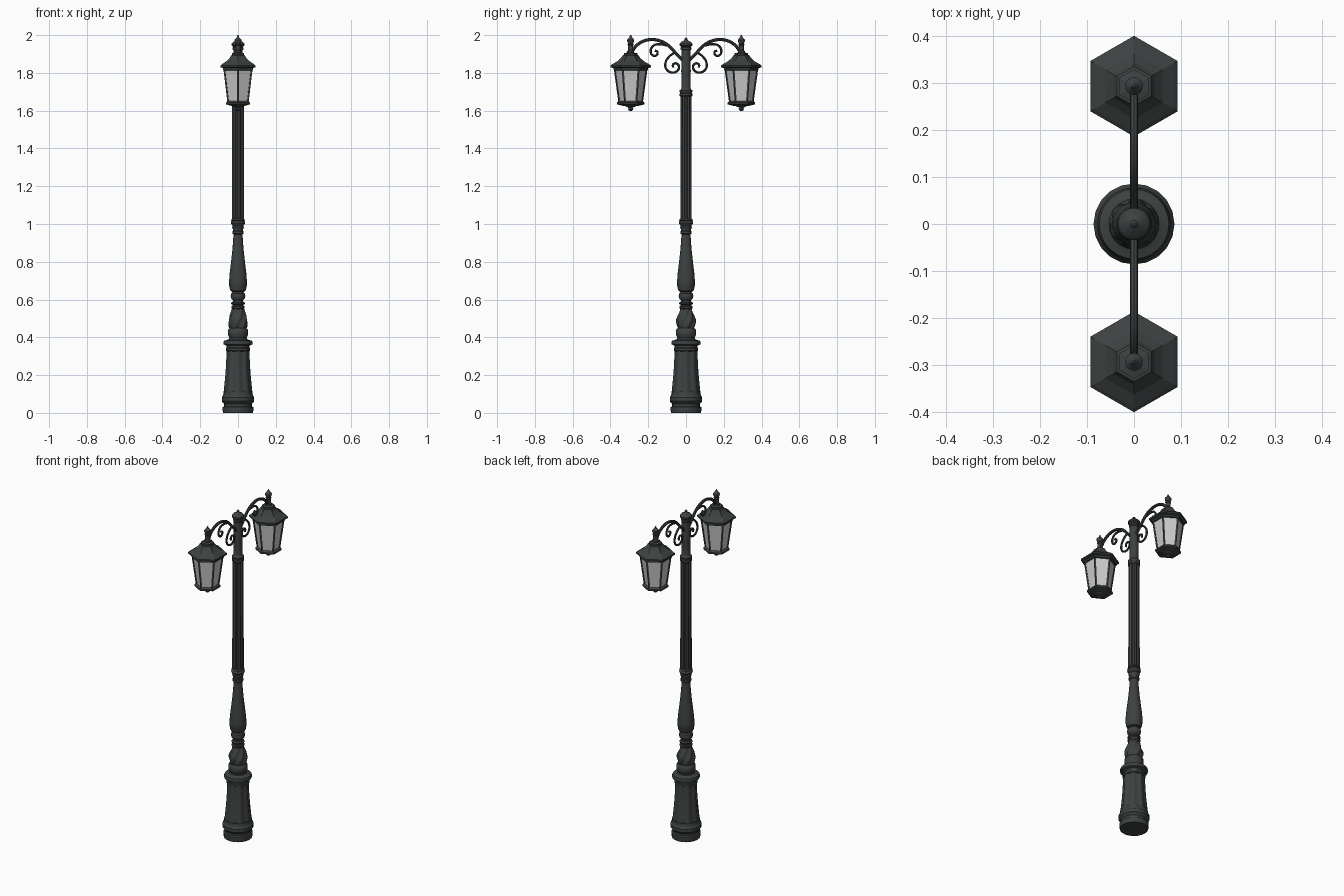
import bpy, bmesh, math
from mathutils import Vector

if "Cube" in bpy.data.objects:
    bpy.data.objects.remove(bpy.data.objects["Cube"])


def material(name, rgb):
    m = bpy.data.materials.new(name)
    m.diffuse_color = (*rgb, 1)
    m.use_nodes = True
    m.node_tree.nodes["Principled BSDF"].inputs["Base Color"].default_value = m.diffuse_color
    return m


IRON = material("dark_green_iron", (0.046, 0.054, 0.053))
GLASS = material("frosted_glass", (0.6, 0.6, 0.6))


def finish(obj, mat, smooth):
    obj.data.materials.append(mat)
    if smooth:
        bpy.ops.object.select_all(action='DESELECT')
        obj.select_set(True)
        bpy.context.view_layer.objects.active = obj
        bpy.ops.object.shade_smooth_by_angle(angle=math.radians(smooth))
    return obj


def lathe(name, profile, sides, y=0, mat=IRON, flutes=0, depth=0, twist=0,
          smooth=35, caps=True, inward=False):
    """Spin (radius, z) points about a vertical axis; flutes cut into the radius."""
    bm = bmesh.new()
    z0, z1 = profile[0][1], profile[-1][1]
    rings = []
    for r, z in profile:
        ring = []
        for i in range(sides):
            a = math.pi / 2 + math.tau * i / sides
            k = 1
            if flutes:
                t = twist * (z - z0) / (z1 - z0)
                k = 1 - depth * (0.5 - 0.5 * math.cos(flutes * (a - t)))
            ring.append(bm.verts.new((r * k * math.cos(a), y + r * k * math.sin(a), z)))
        rings.append(ring)
    for lo, hi in zip(rings, rings[1:]):
        for i in range(sides):
            j = (i + 1) % sides
            bm.faces.new((lo[i], lo[j], hi[j], hi[i]))
    if caps:
        bm.faces.new(rings[0][::-1])
        bm.faces.new(rings[-1])
    if inward:
        bmesh.ops.reverse_faces(bm, faces=bm.faces)
    me = bpy.data.meshes.new(name)
    bm.to_mesh(me)
    bm.free()
    obj = bpy.data.objects.new(name, me)
    bpy.context.collection.objects.link(obj)
    return finish(obj, mat, smooth)


def tube(name, points, radius):
    """Round bar along (y, z) points in the plane x = 0."""
    cu = bpy.data.curves.new(name, 'CURVE')
    cu.dimensions = '3D'
    cu.bevel_depth, cu.bevel_resolution, cu.resolution_u = radius, 2, 6
    cu.use_fill_caps = True
    sp = cu.splines.new('BEZIER')
    sp.bezier_points.add(len(points) - 1)
    for bp, (y, z) in zip(sp.bezier_points, points):
        bp.co = (0, y, z)
        bp.handle_left_type = bp.handle_right_type = 'AUTO'
    obj = bpy.data.objects.new(name, cu)
    bpy.context.collection.objects.link(obj)
    bpy.ops.object.select_all(action='DESELECT')
    obj.select_set(True)
    bpy.context.view_layer.objects.active = obj
    bpy.ops.object.convert(target='MESH')
    return finish(bpy.context.object, IRON, 40)


def bar(name, a, b, radius):
    """Square glazing bar between two points."""
    a, b = Vector(a), Vector(b)
    bpy.ops.mesh.primitive_cylinder_add(vertices=4, radius=radius, depth=(b - a).length,
                                        location=(a + b) / 2)
    obj = bpy.context.object
    obj.name = name
    obj.rotation_euler = (b - a).to_track_quat('Z', 'Y').to_euler()
    return finish(obj, IRON, 0)


# Foot mouldings
lathe("foot", [(.078, 0), (.081, .012), (.081, .03), (.074, .035), (.074, .048), (.08, .055),
               (.086, .062), (.086, .082), (.08, .09), (.077, .10), (.077, .112), (.06, .115)], 20)
# Panelled pedestal
lathe("pedestal", [(.076, .11), (.072, .15), (.067, .20), (.063, .26), (.061, .32), (.061, .335)],
      64, flutes=8, depth=.1)
# Pedestal collar and neck
lathe("pedestal_collar", [(.056, .325), (.064, .33), (.064, .342), (.06, .346), (.06, .356),
                          (.076, .362), (.078, .37), (.074, .382), (.058, .386), (.048, .392),
                          (.046, .398), (.052, .41), (.054, .425), (.052, .44), (.044, .45)], 24)
# Twisted leaf section
lathe("twisted_section", [(.046, .448), (.051, .46), (.053, .478), (.052, .495), (.046, .515),
                          (.038, .535), (.033, .55), (.028, .56)],
      48, flutes=6, depth=.2, twist=1.3, smooth=50)
# Rings and ball under the baluster
lathe("knuckle", [(.028, .548), (.035, .556), (.035, .564), (.029, .567), (.029, .572), (.036, .577),
                  (.036, .583), (.028, .588), (.027, .596), (.036, .605), (.039, .62), (.036, .633),
                  (.028, .64), (.028, .648)], 24)
# Vase-shaped baluster
lathe("baluster", [(.028, .64), (.038, .645), (.044, .658), (.044, .668), (.047, .674), (.047, .70),
                   (.044, .74), (.038, .79), (.031, .85), (.026, .91), (.024, .945), (.030, .95),
                   (.030, .96), (.026, .964), (.028, .975), (.032, .985), (.028, .992),
                   (.036, 1.0), (.038, 1.006), (.036, 1.012), (.032, 1.016), (.036, 1.02),
                   (.033, 1.028), (.028, 1.03)], 24)
# Fluted shaft
lathe("fluted_shaft", [(.032, 1.025), (.031, 1.685)], 60, flutes=10, depth=.2, smooth=50)
# Rings, upper pole and cap
lathe("upper_pole", [(.03, 1.675), (.034, 1.68), (.034, 1.69), (.03, 1.694), (.034, 1.70),
                     (.034, 1.708), (.026, 1.714), (.024, 1.72), (.024, 1.80), (.026, 1.81),
                     (.024, 1.82), (.024, 1.92), (.028, 1.925), (.028, 1.934), (.025, 1.938),
                     (.034, 1.945), (.034, 1.954), (.026, 1.964), (.012, 1.971), (.007, 1.976),
                     (.009, 1.981), (.003, 1.987)], 24)

for side, s in (("back", 1), ("front", -1)):
    c = .293 * s
    # Lantern arm and its scrolls
    tube(side + "_arm", [(s * y, z) for y, z in
         ((.015, 1.865), (.05, 1.90), (.10, 1.95), (.15, 1.973), (.20, 1.975), (.245, 1.958),
          (.278, 1.925), (.288, 1.90))], .0085)
    tube(side + "_upper_scroll", [(s * y, z) for y, z in
         ((.10, 1.945), (.145, 1.952), (.175, 1.942), (.187, 1.915), (.175, 1.892), (.155, 1.895),
          (.152, 1.912), (.165, 1.918))], .006)
    tube(side + "_lower_scroll", [(s * y, z) for y, z in
         ((.065, 1.905), (.09, 1.885), (.108, 1.855), (.105, 1.822), (.08, 1.803), (.05, 1.808),
          (.037, 1.83), (.05, 1.85), (.068, 1.845), (.068, 1.828))], .006)
    # Six-sided roof with eaves and cap
    lathe(side + "_lantern_roof", [(.08, 1.812), (.092, 1.815), (.092, 1.825), (.107, 1.83),
          (.107, 1.839), (.099, 1.845), (.07, 1.862), (.05, 1.88), (.042, 1.893), (.036, 1.894),
          (.036, 1.904), (.018, 1.908)], 6, c, smooth=0)
    # Finial on the roof
    lathe(side + "_roof_finial", [(.02, 1.90), (.018, 1.915), (.013, 1.92), (.013, 1.945),
          (.017, 1.95), (.013, 1.956), (.018, 1.966), (.019, 1.975), (.012, 1.983),
          (.007, 1.988), (.003, 2.0)], 14, c)
    # Glass, glazing bars and lower rim
    lathe(side + "_lantern_glass", [(.059, 1.645), (.083, 1.82)], 6, c, GLASS,
          smooth=0, caps=False, inward=True)
    for i in range(6):
        a = math.pi / 2 + math.tau * i / 6
        u, v = math.cos(a), math.sin(a)
        bar(f"{side}_glazing_bar_{i + 1}", (.059 * u, c + .059 * v, 1.645),
            (.083 * u, c + .083 * v, 1.82), .006)
    lathe(side + "_lantern_base", [(.035, 1.624), (.06, 1.63), (.073, 1.634), (.073, 1.643),
          (.064, 1.65), (.05, 1.652)], 6, c, smooth=0)
    # Drop finial underneath
    lathe(side + "_drop_finial", [(.004, 1.598), (.012, 1.603), (.014, 1.61), (.01, 1.616),
          (.022, 1.62), (.036, 1.628)], 14, c)
